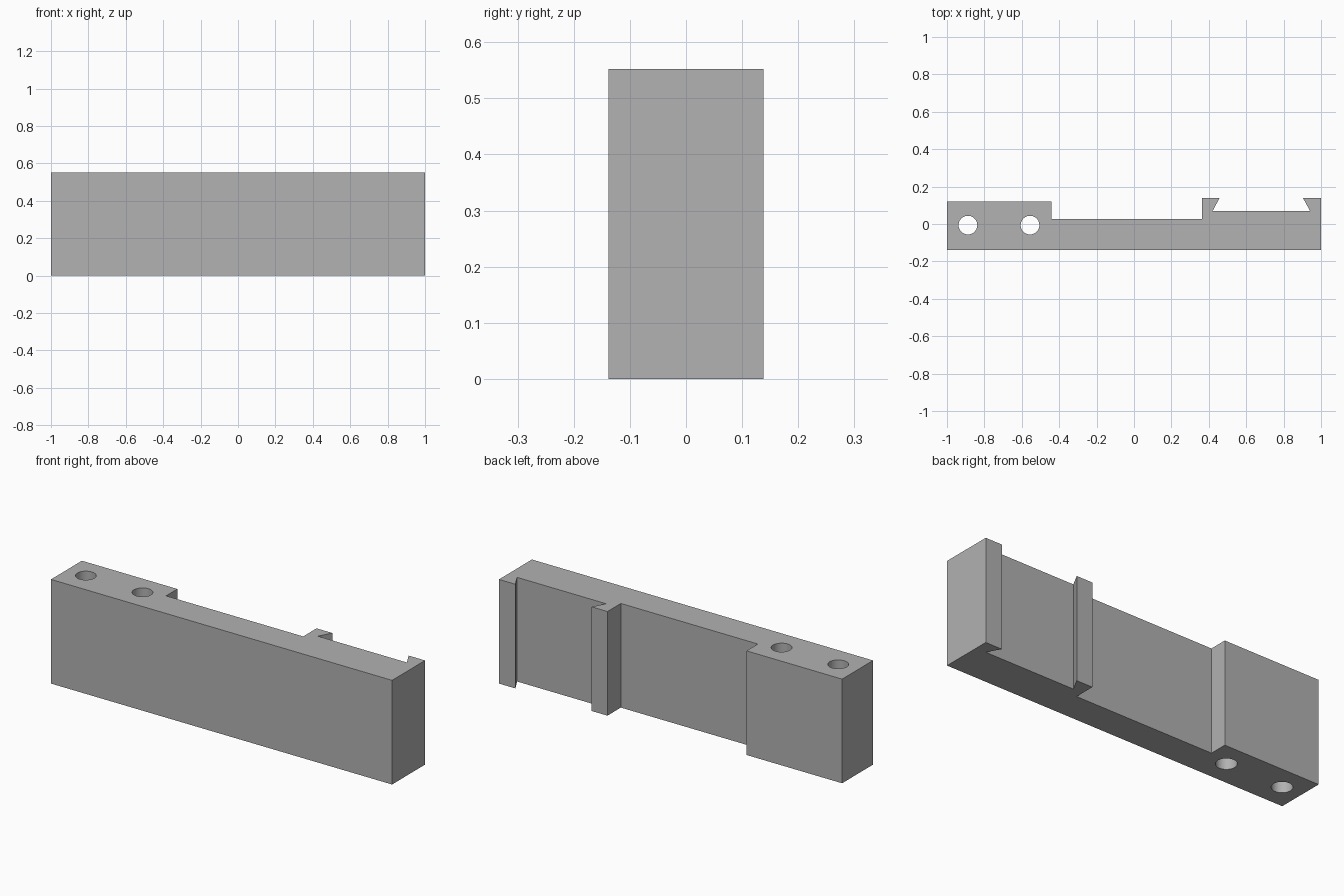
import bpy
import bmesh

HEIGHT = 0.552
HOLE_RADIUS = 0.05

default = bpy.data.objects.get("Cube")
if default:
    bpy.data.objects.remove(default, do_unlink=True)

# Single grey finish
grey = bpy.data.materials.new("plain grey")
grey.use_nodes = True
colour = (0.445, 0.445, 0.445, 1)
grey.diffuse_color = colour
grey.node_tree.nodes["Principled BSDF"].inputs["Base Color"].default_value = colour


def add_object(name, bm):
    bmesh.ops.recalc_face_normals(bm, faces=bm.faces)
    mesh = bpy.data.meshes.new(name)
    bm.to_mesh(mesh)
    bm.free()
    mesh.materials.append(grey)
    obj = bpy.data.objects.new(name, mesh)
    bpy.context.collection.objects.link(obj)
    return obj


def extrude_profile(name, points, height):
    bm = bmesh.new()
    face = bm.faces.new([bm.verts.new((x, y, 0)) for x, y in points])
    result = bmesh.ops.extrude_face_region(bm, geom=[face])
    top = [v for v in result["geom"] if isinstance(v, bmesh.types.BMVert)]
    bmesh.ops.translate(bm, verts=top, vec=(0, 0, height))
    return add_object(name, bm)


# Plan outline: thick end block, thin web, dovetail channel
outline = [
    (-1, -0.138), (1, -0.138), (1, 0.138),
    (0.904, 0.138), (0.942, 0.069), (0.42, 0.069), (0.457, 0.138),
    (0.364, 0.138), (0.364, 0.026),
    (-0.44, 0.026), (-0.44, 0.121), (-1, 0.121),
]
body = extrude_profile("dovetail_bar", outline, HEIGHT)

# Two through holes in the end block
bm = bmesh.new()
for x in (-0.888, -0.556):
    made = bmesh.ops.create_cone(bm, cap_ends=True, segments=48, radius1=HOLE_RADIUS,
                                 radius2=HOLE_RADIUS, depth=HEIGHT * 2)
    bmesh.ops.translate(bm, verts=made["verts"], vec=(x, -0.006, HEIGHT / 2))
cutter = add_object("hole_cutter", bm)
cutter.hide_render = True

cut = body.modifiers.new("bolt holes", "BOOLEAN")
cut.object = cutter
cut.operation = "DIFFERENCE"
cut.solver = "EXACT"

# Apply the cut, drop the helper, smooth the hole walls
bpy.ops.object.select_all(action="DESELECT")
bpy.context.view_layer.objects.active = body
body.select_set(True)
bpy.ops.object.modifier_apply(modifier=cut.name)
bpy.data.objects.remove(cutter, do_unlink=True)
bpy.ops.object.shade_smooth_by_angle()
